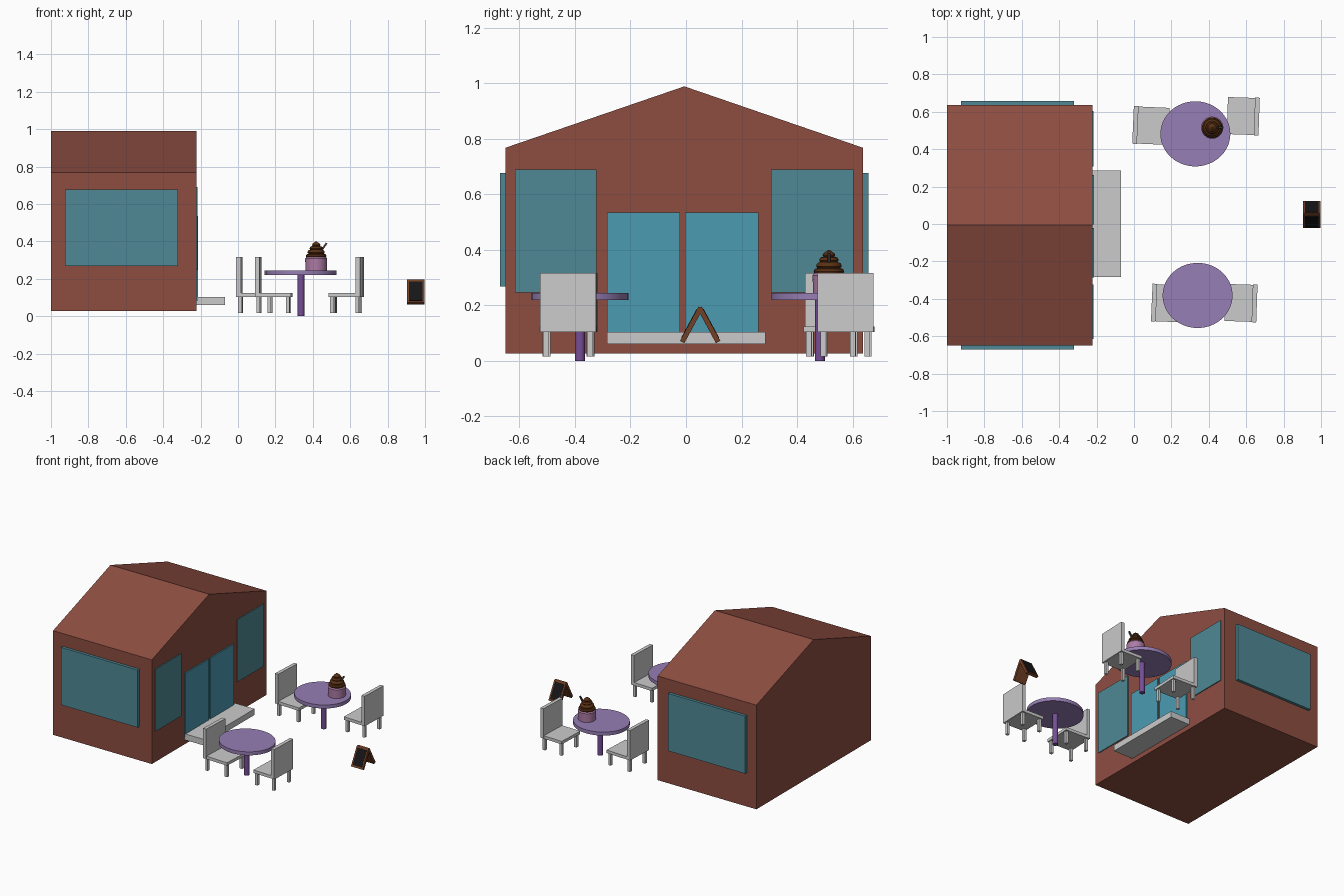
import bpy, bmesh
from math import radians, atan2, hypot
from mathutils import Matrix, Vector

if "Cube" in bpy.data.objects:
    bpy.data.objects.remove(bpy.data.objects["Cube"])


def material(name, rgb):
    m = bpy.data.materials.new(name)
    m.diffuse_color = (*rgb, 1)
    m.use_nodes = True
    m.node_tree.nodes["Principled BSDF"].inputs["Base Color"].default_value = m.diffuse_color
    return m


BRICK = material("brick", (0.27, 0.075, 0.053))
GLASS = material("window glass", (0.08, 0.25, 0.30))
DOOR = material("door glass", (0.07, 0.33, 0.44))
PURPLE = material("purple", (0.31, 0.21, 0.46))
VIOLET = material("violet", (0.18, 0.075, 0.30))
PINK = material("pink", (0.42, 0.20, 0.38))
CHOC = material("chocolate", (0.10, 0.03, 0.007))
WOOD = material("wood", (0.17, 0.05, 0.018))
BLACK = material("slate", (0.008, 0.008, 0.01))
DARK = material("spoon metal", (0.06, 0.05, 0.06))


def finish(name, bm, mat=None):
    bmesh.ops.recalc_face_normals(bm, faces=bm.faces[:])
    me = bpy.data.meshes.new(name)
    bm.to_mesh(me)
    bm.free()
    ob = bpy.data.objects.new(name, me)
    bpy.context.collection.objects.link(ob)
    if mat:
        me.materials.append(mat)
    return ob


def box(name, xr, yr, zr, mat=None, frame=Matrix()):
    """Box from min/max ranges, placed in an optional local frame."""
    bm = bmesh.new()
    size = [r[1] - r[0] for r in (xr, yr, zr)]
    mid = [(r[1] + r[0]) / 2 for r in (xr, yr, zr)]
    bmesh.ops.create_cube(bm, size=1, matrix=frame @ Matrix.Translation(mid) @ Matrix.Diagonal((*size, 1)))
    return finish(name, bm, mat)


def smooth(ob):
    bpy.context.view_layer.objects.active = ob
    ob.select_set(True)
    bpy.ops.object.shade_smooth_by_angle(angle=radians(35))
    ob.select_set(False)


def lathe(name, x, y, profile, mat, sides=48):
    """Spin a radius/height profile about a vertical axis."""
    bm = bmesh.new()
    rings = []
    for r, z in profile:
        c = bmesh.ops.create_circle(bm, segments=sides, radius=r, matrix=Matrix.Translation((x, y, z)))
        rings.append(c["verts"])
    for a, b in zip(rings, rings[1:]):
        for i in range(sides):
            j = (i + 1) % sides
            bm.faces.new((a[i], a[j], b[j], b[i]))
    bm.faces.new(rings[0])
    bm.faces.new(rings[-1])
    ob = finish(name, bm, mat)
    smooth(ob)
    return ob


# House: gabled profile extruded along x
bm = bmesh.new()
gable = [(-0.65, 0.027), (0.637, 0.027), (0.637, 0.768), (-0.006, 0.989), (-0.65, 0.768)]
face = bm.faces.new([bm.verts.new((-1, y, z)) for y, z in gable])
ext = bmesh.ops.extrude_face_region(bm, geom=[face], use_keep_orig=True)
bmesh.ops.translate(bm, vec=(0.777, 0, 0), verts=[v for v in ext["geom"] if isinstance(v, bmesh.types.BMVert)])
finish("house", bm, BRICK)

# Windows, doors and doorstep
box("side_window_front", (-0.925, -0.32), (-0.67, -0.64), (0.268, 0.677), GLASS)
box("side_window_back", (-0.925, -0.32), (0.63, 0.657), (0.268, 0.677), GLASS)
for y0, y1 in ((-0.616, -0.323), (0.307, 0.604)):
    box("shop_window", (-0.24, -0.217), (y0, y1), (0.247, 0.69), GLASS)
for y0, y1 in ((-0.285, -0.022), (-0.003, 0.262)):
    box("door", (-0.24, -0.214), (y0, y1), (0.08, 0.535), DOOR)
box("doorstep", (-0.226, -0.07), (-0.284, 0.286), (0.06, 0.103))

# Round tables
for x, y in ((0.328, 0.482), (0.34, -0.382)):
    x_leg = 0.337
    top = lathe("table_top", 0, 0, [(1, 0.22), (1, 0.245)], PURPLE, 64)
    top.scale = (0.187, 0.174, 1)
    top.location = (x, y, 0)
    lathe("table_leg", x_leg, y, [(0.018, 0), (0.018, 0.222)], VIOLET, 24)


# Chairs: local origin at the middle of the backrest's outer face
def chair(x, y, angle, depth):
    f = Matrix.Translation((x, y, 0)) @ Matrix.Rotation(radians(angle), 4, "Z")
    box("chair_seat", (0.003, depth), (-0.099, 0.099), (0.103, 0.124), None, f)
    box("chair_back", (-0.002, 0.023), (-0.101, 0.101), (0.104, 0.317), None, f)
    for lx in (0.006, depth - 0.026):
        for ly in (-0.089, 0.069):
            box("chair_leg", (lx, lx + 0.019), (ly, ly + 0.02), (0.016, 0.106), None, f)


chair(-0.003, 0.53, -2.5, 0.19)
chair(0.667, 0.574, 178, 0.168)
chair(0.097, -0.42, -2.5, 0.19)
chair(0.655, -0.425, 178, 0.168)

# Dessert cup with stacked frosting rings and a spoon
cx, cy = 0.418, 0.515
lathe("dessert_cup", cx, cy, [(0.057, 0.244), (0.059, 0.308), (0.053, 0.316)], PINK)
frosting = [(0.040, 0.310), (0.052, 0.314), (0.055, 0.322), (0.051, 0.331), (0.041, 0.334),
            (0.046, 0.340), (0.045, 0.347), (0.040, 0.353), (0.031, 0.356),
            (0.035, 0.361), (0.034, 0.367), (0.029, 0.373), (0.020, 0.375),
            (0.023, 0.381), (0.019, 0.388), (0.010, 0.394), (0.003, 0.400)]
lathe("frosting_swirl", cx, cy, frosting, CHOC)
start, end = Vector((0.435, cy, 0.335)), Vector((0.474, cy, 0.391))
tilt = atan2(end.x - start.x, end.z - start.z)
spoon = Matrix.Translation(start) @ Matrix.Rotation(tilt, 4, "Y")
box("spoon", (-0.005, 0.005), (-0.005, 0.005), (0, (end - start).length), DARK, spoon)

# Folding menu board: two leaning leaves with slate on the outside
run, rise = 0.062, 0.115
length = hypot(run, rise)
for side in (-1, 1):
    lean = Matrix.Translation((0.95, 0.051, 0.188)) @ Matrix.Diagonal((1, side, 1, 1)) \
        @ Matrix.Rotation(atan2(run, rise), 4, "X")
    box("board_frame", (-0.046, 0.046), (-0.009, 0.009), (-length - 0.006, 0.004), WOOD, lean)
    box("board_slate", (-0.036, 0.036), (0, 0.0105), (-length + 0.006, -0.008), BLACK, lean)
